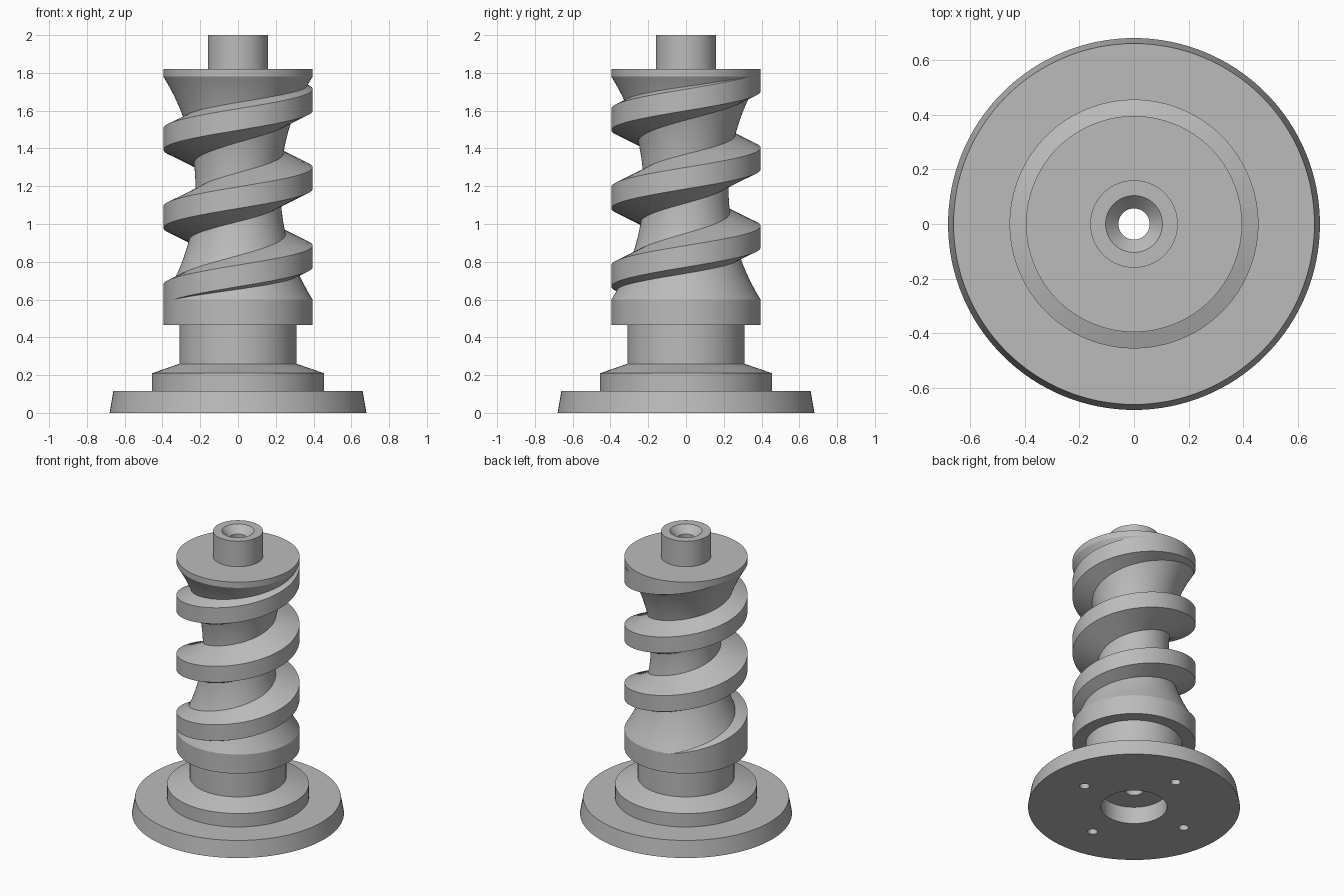
import bpy, bmesh
from math import sin, cos, pi, sqrt
from mathutils import Matrix

cube = bpy.data.objects.get("Cube")
if cube:
    bpy.data.objects.remove(cube)

grey = bpy.data.materials.new("plain_grey")
grey.use_nodes = True
colour = (0.5, 0.5, 0.5, 1)
grey.diffuse_color = colour
grey.node_tree.nodes["Principled BSDF"].inputs["Base Color"].default_value = colour

SEGMENTS = 128
OUTER = 0.395          # radius of collar, rim and thread crest


def add_object(name, bm):
    bmesh.ops.recalc_face_normals(bm, faces=bm.faces)
    mesh = bpy.data.meshes.new(name)
    bm.to_mesh(mesh)
    bm.free()
    mesh.materials.append(grey)
    obj = bpy.data.objects.new(name, mesh)
    bpy.context.collection.objects.link(obj)
    return obj


def activate(obj):
    bpy.ops.object.select_all(action='DESELECT')
    obj.select_set(True)
    bpy.context.view_layer.objects.active = obj


def bridge(bm, rings, closed):
    """Join equal closed loops of vertices into a skin."""
    pairs = list(zip(rings, rings[1:]))
    if closed:
        pairs.append((rings[-1], rings[0]))
    for a, b in pairs:
        for i in range(len(a)):
            j = (i + 1) % len(a)
            bm.faces.new((a[i], a[j], b[j], b[i]))


# Hourglass waist: a circular arc between collar and rim
WAIST_LOW, WAIST_HIGH, SAG = 0.6, 1.78, 0.17
half = (WAIST_HIGH - WAIST_LOW) / 2
arc_radius = (half ** 2 + SAG ** 2) / (2 * SAG)
waist = []
for i in range(33):
    dz = half * (i / 16 - 1)
    r = OUTER - SAG + arc_radius - sqrt(arc_radius ** 2 - dz ** 2)
    waist.append((r, WAIST_LOW + half + dz))

# Closed lathe profile: outside from the foot up, then down the bore
profile = [(0.68, 0), (0.66, 0.115), (0.455, 0.115), (0.455, 0.21),
           (0.31, 0.26), (0.31, 0.465), (OUTER, 0.465)]
profile += waist
profile += [(OUTER, 1.82), (0.16, 1.82), (0.16, 2), (0.104, 2),
            (0.057, 1.95), (0.057, 0.12), (0.212, 0.12), (0.212, 0)]
bm = bmesh.new()
rings = []
for s in range(SEGMENTS):
    a = 2 * pi * s / SEGMENTS
    rings.append([bm.verts.new((r * cos(a), r * sin(a), z)) for r, z in profile])
bridge(bm, rings, closed=True)
body = add_object("screw_body", bm)

# Four blind screw holes under the foot
bm = bmesh.new()
for k in range(4):
    a = k * pi / 2
    bmesh.ops.create_cone(bm, cap_ends=True, segments=24, radius1=0.032, radius2=0.032,
                          depth=0.24,
                          matrix=Matrix.Translation((0.414 * cos(a), 0.414 * sin(a), 0)))
cutter = add_object("hole_cutter", bm)
cutter.hide_render = True
cut = body.modifiers.new("holes", 'BOOLEAN')
cut.operation = 'DIFFERENCE'
cut.solver = 'EXACT'
cut.object = cutter
activate(body)
bpy.ops.object.modifier_apply(modifier=cut.name)
bpy.data.objects.remove(cutter)

# Helical thread with a trapezoid section, trimmed at collar and rim
PITCH, CREST, ROOT = 0.414, 0.057, 0.2
flare = CREST + (OUTER - ROOT) * 0.45
section = [(ROOT, -flare), (OUTER, -CREST), (OUTER, CREST), (ROOT, flare)]
bm = bmesh.new()
rings = []
for s in range(-2 * SEGMENTS, 2 * SEGMENTS + 1):
    a = 2 * pi * s / SEGMENTS
    rise = 1.243 + PITCH * s / SEGMENTS
    rings.append([bm.verts.new((r * cos(a), r * sin(a), rise + z)) for r, z in section])
bridge(bm, rings, closed=False)
for height, direction in ((0.53, -1), (1.819, 1)):
    bmesh.ops.bisect_plane(bm, geom=bm.verts[:] + bm.edges[:] + bm.faces[:],
                           plane_co=(0, 0, height), plane_no=(0, 0, direction),
                           clear_outer=True)
thread = add_object("screw_thread", bm)

for obj in (body, thread):
    activate(obj)
    bpy.ops.object.shade_smooth_by_angle(angle=pi / 9)
